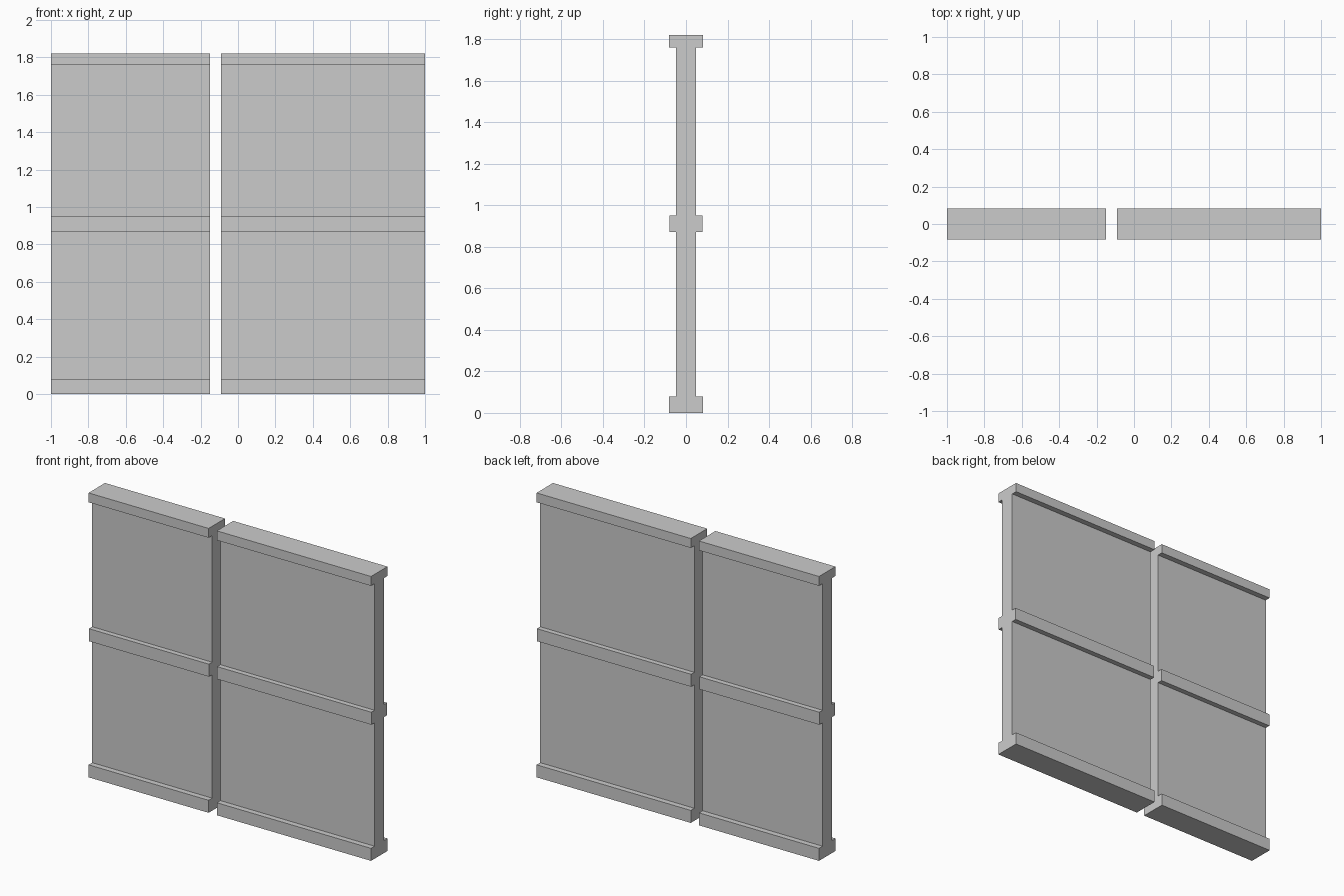
import bpy, bmesh

if "Cube" in bpy.data.objects:
    bpy.data.objects.remove(bpy.data.objects["Cube"])

# Half cross-section (y, z): bottom rail, web, middle rail, web, top cap
CAP, WEB, MID = 0.083, 0.047, 0.08
half = [(CAP, 0), (CAP, 0.08), (WEB, 0.08), (WEB, 0.87), (MID, 0.87), (MID, 0.95),
        (WEB, 0.95), (WEB, 1.76), (CAP, 1.76), (CAP, 1.82)]
profile = half + [(-y, z) for y, z in reversed(half)]


def wall_panel(name, x0, x1):
    """Extrude the wall profile along x."""
    bm = bmesh.new()
    face = bm.faces.new([bm.verts.new((x0, y, z)) for y, z in profile])
    ext = bmesh.ops.extrude_face_region(bm, geom=[face], use_keep_orig=True)
    moved = [g for g in ext["geom"] if isinstance(g, bmesh.types.BMVert)]
    bmesh.ops.translate(bm, vec=(x1 - x0, 0, 0), verts=moved)
    bmesh.ops.recalc_face_normals(bm, faces=bm.faces)
    mesh = bpy.data.meshes.new(name)
    bm.to_mesh(mesh)
    bm.free()
    bpy.context.collection.objects.link(bpy.data.objects.new(name, mesh))


# Two panels separated by a narrow gap
wall_panel("left_wall_panel", -1.0, -0.15)
wall_panel("right_wall_panel", -0.092, 1.0)
